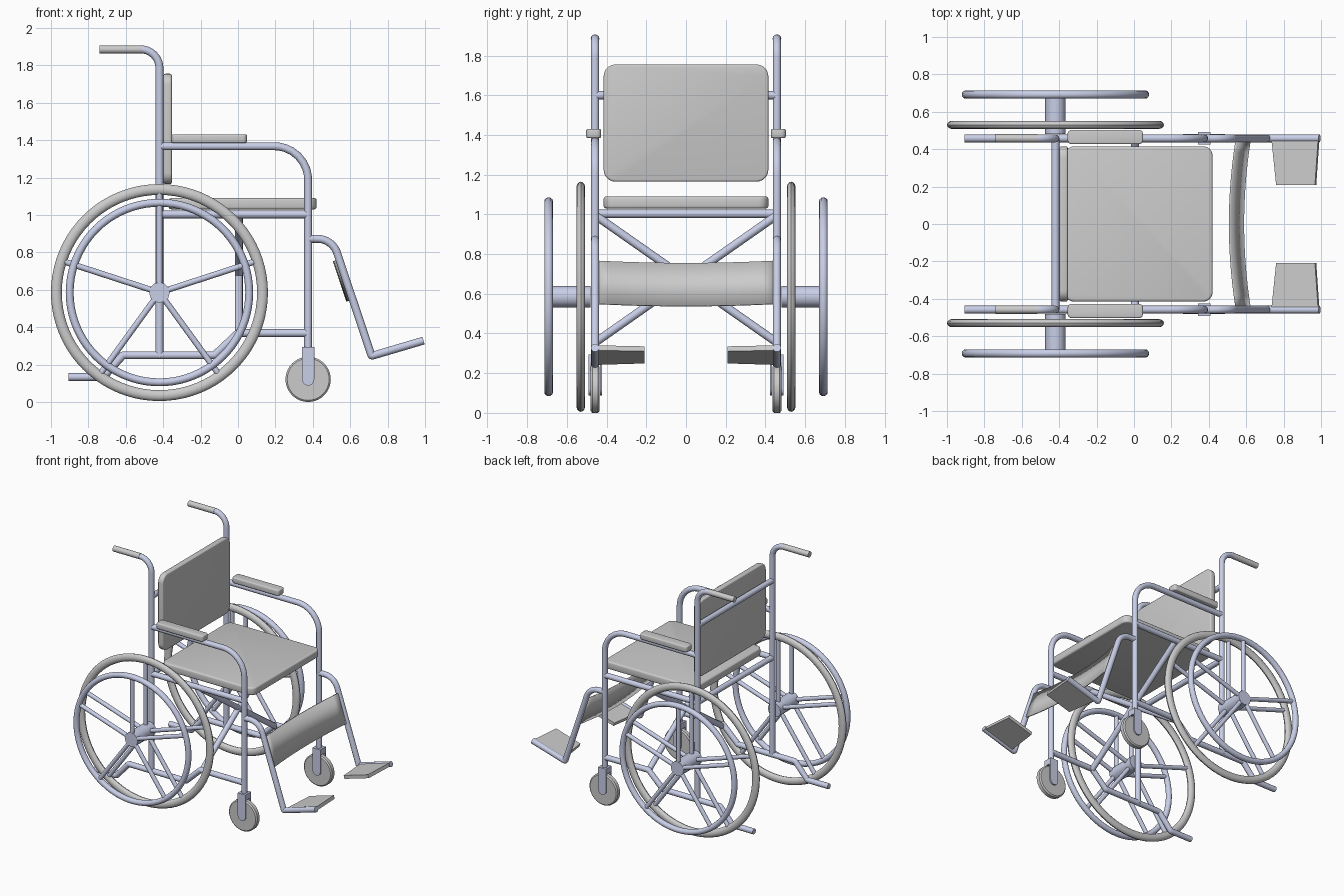
import bpy, bmesh, math
from math import sin, cos, pi, radians
from mathutils import Vector

if "Cube" in bpy.data.objects:
    bpy.data.objects.remove(bpy.data.objects["Cube"])

steel = bpy.data.materials.new("painted_steel")
steel.diffuse_color = (0.58, 0.62, 0.80, 1)
steel.use_nodes = True
steel.node_tree.nodes["Principled BSDF"].inputs["Base Color"].default_value = steel.diffuse_color
Y = 0.458          # side frame offset
R = 0.021          # tube radius


def finish(ob, mat=None, mirror=False, smooth=True):
    if mat:
        ob.data.materials.append(mat)
    bpy.ops.object.select_all(action='DESELECT')
    ob.select_set(True)
    bpy.context.view_layer.objects.active = ob
    if smooth:
        bpy.ops.object.shade_smooth_by_angle(angle=radians(35))
    if mirror:
        m = ob.modifiers.new("other_side", 'MIRROR')
        m.use_axis = (False, True, False)
    return ob


def from_bmesh(name, bm, **kw):
    bmesh.ops.recalc_face_normals(bm, faces=bm.faces[:])
    me = bpy.data.meshes.new(name)
    bm.to_mesh(me)
    bm.free()
    ob = bpy.data.objects.new(name, me)
    bpy.context.collection.objects.link(ob)
    return finish(ob, **kw)


def fillet(pts, radii, steps=8):
    """Round the inner corners of a path with arcs."""
    pts = [Vector(p) for p in pts]
    out = [pts[0]]
    for i in range(1, len(pts) - 1):
        p, a, b = pts[i], (pts[i-1] - pts[i]).normalized(), (pts[i+1] - pts[i]).normalized()
        half = a.angle(b) / 2
        r = radii[i-1]
        mid = p + (a + b).normalized() * (r / sin(half))
        s, e = p + a * (r / math.tan(half)), p + b * (r / math.tan(half))
        for k in range(steps + 1):
            out.append(mid + (s - mid).lerp(e - mid, k / steps).normalized() * r)
    out.append(pts[-1])
    return out


def tube(name, pts, radii=(), r=R, mat=steel, mirror=True):
    cu = bpy.data.curves.new(name, 'CURVE')
    cu.dimensions = '3D'
    cu.bevel_depth, cu.bevel_resolution, cu.use_fill_caps = r, 4, True
    path = fillet(pts, radii)
    sp = cu.splines.new('POLY')
    sp.points.add(len(path) - 1)
    for q, p in zip(sp.points, path):
        q.co = (*p, 1)
    ob = bpy.data.objects.new(name, cu)
    bpy.context.collection.objects.link(ob)
    bpy.ops.object.select_all(action='DESELECT')
    ob.select_set(True)
    bpy.context.view_layer.objects.active = ob
    bpy.ops.object.convert(target='MESH')
    return finish(bpy.context.object, mat, mirror)


def side(xz, y=Y):
    return [(x, y, z) for x, z in xz]


def slab(name, lo, hi, axis, corner, edge, mirror=False):
    """Cushion: big corner radius around one axis, soft rim."""
    bm = bmesh.new()
    bmesh.ops.create_cube(bm, size=1)
    for v in bm.verts:
        v.co = [lo[i] + (v.co[i] + 0.5) * (hi[i] - lo[i]) for i in range(3)]
    es = [e for e in bm.edges
          if abs((e.verts[0].co - e.verts[1].co).normalized()[axis]) > 0.9]
    bmesh.ops.bevel(bm, geom=es, offset=corner, segments=6, profile=0.5, affect='EDGES')
    bm.normal_update()
    es = [e for e in bm.edges if e.calc_face_angle(0) > 1]
    bmesh.ops.bevel(bm, geom=es, offset=edge, segments=3, profile=0.5, affect='EDGES')
    return from_bmesh(name, bm, mirror=mirror)


def prism(name, pts, offset, mat=None, mirror=True):
    bm = bmesh.new()
    f = bm.faces.new([bm.verts.new(p) for p in pts])
    ex = bmesh.ops.extrude_face_region(bm, geom=[f], use_keep_orig=True)
    vs = [g for g in ex['geom'] if isinstance(g, bmesh.types.BMVert)]
    bmesh.ops.translate(bm, vec=Vector(offset), verts=vs)
    return from_bmesh(name, bm, mat=mat, mirror=mirror)


def lathe(name, profile, cx, cz, n=64, mat=None):
    """Closed (radius, y) profile turned around a y axis, mirrored."""
    bm = bmesh.new()
    rings = [[bm.verts.new((cx + r * cos(2*pi*i/n), y, cz + r * sin(2*pi*i/n)))
              for r, y in profile] for i in range(n)]
    m = len(profile)
    for i in range(n):
        a, b = rings[i], rings[(i + 1) % n]
        for j in range(m):
            k = (j + 1) % m
            bm.faces.new((a[j], a[k], b[k], b[j]))
    return from_bmesh(name, bm, mat=mat, mirror=True)


def oval(r0, y0, rr, ry, n=12):
    return [(r0 + rr * cos(2*pi*k/n), y0 + ry * sin(2*pi*k/n)) for k in range(n)]


# Side frames
tube("back_post", side([(-.42, .24), (-.42, 1.885), (-.52, 1.885)]), [.099])
tube("push_handle_grip", side([(-.515, 1.885), (-.74, 1.885)]), r=.022, mat=None)
tube("arm_and_front_post", side([(-.42, 1.367), (.375, 1.367), (.375, .28)]), [.18])
tube("seat_rail", side([(-.42, 1.003), (.375, 1.003)]))
tube("lower_rail", side([(.375, .368), (.0, .368), (-.125, .25), (-.615, .25),
                         (-.72, .133), (-.905, .133)]), [.02, .02, .02, .02])

# Cross members
tube("back_crossbar", [(-.42, -Y, 1.6), (-.42, Y, 1.6)], mirror=False)
tube("seat_crossbar", [(-.42, -Y, 1.003), (-.42, Y, 1.003)], mirror=False)
tube("cross_brace", [(.005, -.45, .99), (.005, .45, .36)])

# Cushions
slab("seat", (-.37, -.415, 1.03), (.42, .415, 1.09), 2, .05, .012)
slab("backrest", (-.398, -.415, 1.165), (-.354, .415, 1.755), 0, .06, .01)
slab("arm_pad", (-.355, .427, 1.385), (.048, .503, 1.43), 2, .022, .008, mirror=True)

# Large wheels with push rims
WX, WZ = -.42, .585
lathe("tyre", oval(.551, .53, .029, .022), WX, WZ, 80)
lathe("push_rim", oval(.48, .692, .021, .022), WX, WZ, 80, steel)
tube("wheel_hub", [(WX, .48, WZ), (WX, .708, WZ)], r=.055)
for k in range(5):
    a = radians(90 + 72 * k)
    for part, y, reach in (("wheel_spoke", .53, .54), ("rim_spoke", .692, .475)):
        tube(part, [(WX + d * cos(a), y, WZ + d * sin(a)) for d in (.03, reach)], r=.016)

# Casters and forks
CX, CZ = .375, .121
lathe("caster_wheel", [(.004, Y - .022), (.112, Y - .022), (.121, Y - .014),
                       (.121, Y + .014), (.112, Y + .022), (.004, Y + .022)], CX, CZ, 40)
fork = [(CX + .033, .29), (CX - .033, .29)]
fork += [(CX + .033 * cos(pi + pi*k/10), .121 + .033 * sin(pi + pi*k/10)) for k in range(11)]
for y in (Y - .034, Y + .024):
    prism("caster_fork_plate", side(fork, y), (0, .01, 0), steel)
prism("caster_fork_crown", side([(CX - .033, .25), (CX + .033, .25),
                                 (CX + .033, .295), (CX - .033, .295)], Y - .034),
      (0, .068, 0), steel)

# Leg rests
A, B, C = (.505, .872), (.714, .246), (.992, .328)
tube("leg_rest", side([(.375, .872), A, B, C]), [.11, .008])

# Foot plates, tilted along the foot bar
u = Vector((C[0] - B[0], 0, C[1] - B[1])).normalized()
up = Vector((-u.z, 0, u.x))
base = Vector((B[0], 0, B[1])) - up * .012
plate = [base + u * d + Vector((0, y, 0))
         for d, y in ((.025, Y), (.286, Y), (.268, .208), (.052, .208))]
prism("foot_plate", plate, up * .026)

# Calf strap, sagging backwards between the leg rests
d = Vector((B[0] - A[0], 0, B[1] - A[1])).normalized()
top = Vector((.546, 0, .765))
sag = Vector((-.034, 0, -.011))
bm = bmesh.new()
n = 16
rows = []
for i in range(n + 1):
    t = 2 * i / n - 1
    p = top + sag * (1 - t * t) + Vector((0, .44 * t, 0))
    rows.append((bm.verts.new(p), bm.verts.new(p + d * .228)))
for a, b in zip(rows, rows[1:]):
    bm.faces.new((a[0], b[0], b[1], a[1]))
strap = from_bmesh("calf_strap", bm)
m = strap.modifiers.new("thickness", 'SOLIDIFY')
m.thickness, m.offset = .01, 0
